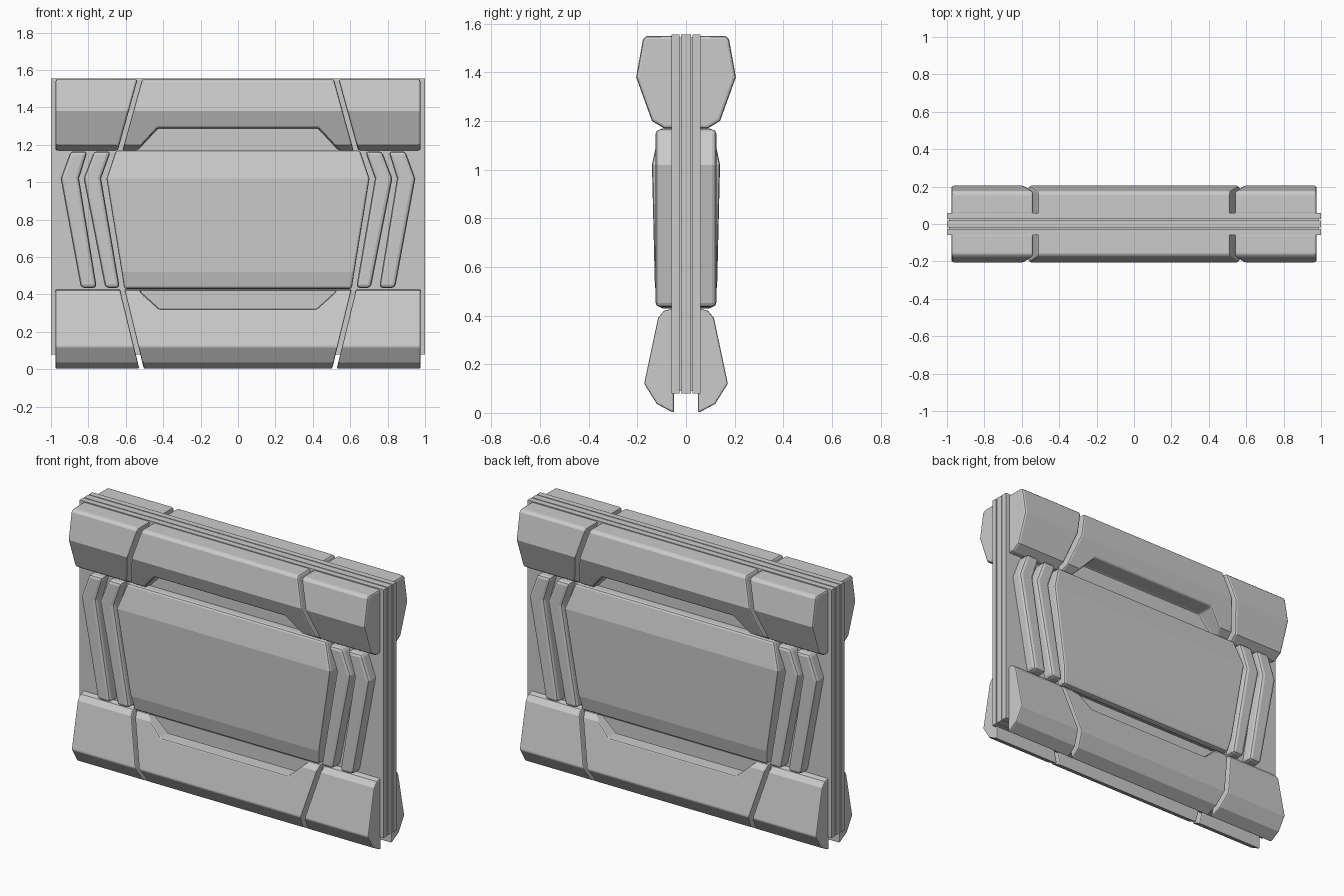
import bpy, bmesh

if "Cube" in bpy.data.objects:
    bpy.data.objects.remove(bpy.data.objects["Cube"])


def loft(name, sections, bevel=0.0, mirror=(False, True), cutter=None):
    """Skin equal-length point loops, cap both ends, then cut, bevel and mirror."""
    bm = bmesh.new()
    loops = [[bm.verts.new(p) for p in s] for s in sections]
    n = len(loops[0])
    for a, b in zip(loops, loops[1:]):
        for i in range(n):
            j = (i + 1) % n
            bm.faces.new((a[i], a[j], b[j], b[i]))
    bm.faces.new(loops[0])
    bm.faces.new(loops[-1])
    bmesh.ops.recalc_face_normals(bm, faces=bm.faces)
    me = bpy.data.meshes.new(name)
    bm.to_mesh(me)
    bm.free()
    ob = bpy.data.objects.new(name, me)
    bpy.context.collection.objects.link(ob)
    if cutter:
        m = ob.modifiers.new("notch", 'BOOLEAN')
        m.operation, m.object, m.solver = 'DIFFERENCE', cutter, 'EXACT'
    if bevel:
        m = ob.modifiers.new("bevel", 'BEVEL')
        m.width, m.segments = bevel, 2
        m.limit_method, m.angle_limit = 'ANGLE', 0.7
    if any(mirror):
        m = ob.modifiers.new("mirror", 'MIRROR')
        m.use_axis = (mirror[0], mirror[1], False)
    return ob


def slab(name, hx, y0, y1, z0, z1):
    return loft(name, [[(-hx, y, z0), (hx, y, z0), (hx, y, z1), (-hx, y, z1)]
                       for y in (y0, y1)], mirror=(False, False))


def row(x0, x1, depth, z):
    """Horizontal section from inside the core out to the given depth."""
    return [(x0, -0.04, z), (x0, -depth, z), (x1, -depth, z), (x1, -0.04, z)]


# grooved core board: three layers around a slightly smaller filler
slab("core_filler", 0.988, -0.05, 0.05, 0.09, 1.543)
for i, (a, b) in enumerate([(-0.06, -0.026), (-0.02, 0.02), (0.026, 0.06)]):
    slab(f"core_layer_{i + 1}", 1.0, a, b, 0.08, 1.555)

# rails: (depth, z) profile, x of the slanted joint as a function of z, notch outline (x, z)
rails = {
    "top": ([(0.05, 1.17), (0.09, 1.17), (0.14, 1.20), (0.205, 1.38),
             (0.177, 1.535), (0.165, 1.55), (0.05, 1.55)],
            lambda z: 0.525 + (1.55 - z) * 0.276,
            [(0.56, 1.15), (0.43, 1.29)]),
    "bottom": ([(0.05, 0.0), (0.06, 0.005), (0.12, 0.037), (0.172, 0.12),
                (0.115, 0.39), (0.09, 0.42), (0.05, 0.43)],
               lambda z: 0.515 + z * 0.244,
               [(0.54, 0.45), (0.52, 0.41), (0.42, 0.32)]),
}
GAP = 0.012
for side, (prof, joint, notch) in rails.items():
    outline = notch + [(-x, z) for x, z in reversed(notch)]
    cut = loft(f"{side}_notch_cutter", [[(x, y, z) for x, z in outline]
                                        for y in (-0.3, -0.058)], mirror=(False, False))
    cut.hide_render = True
    cut.hide_viewport = True
    loft(f"{side}_rail_middle",
         [[(s * (joint(z) - GAP), -d, z) for d, z in prof] for s in (-1, 1)],
         bevel=0.01, cutter=cut)
    loft(f"{side}_rail_end",
         [[(joint(z) + GAP, -d, z) for d, z in prof],
          [(0.976, -d, z) for d, z in prof]],
         bevel=0.012, mirror=(True, True))

# central raised panel
loft("centre_panel", [row(-w, w, d, z) for w, d, z in
                      [(0.652, 0.108, 1.17), (0.703, 0.14, 1.02),
                       (0.622, 0.128, 0.52), (0.608, 0.108, 0.43)]], bevel=0.012)

# bent ribs on both sides of the panel
ribs = {"inner_rib": [(0.68, 0.77), (0.732, 0.825), (0.632, 0.71)],
        "outer_rib": [(0.805, 0.895), (0.85, 0.948), (0.755, 0.84)]}
for name, spans in ribs.items():
    loft(name, [row(a, b, 0.125, z) for (a, b), z in zip(spans, (1.165, 1.02, 0.435))],
         bevel=0.018, mirror=(True, True))
